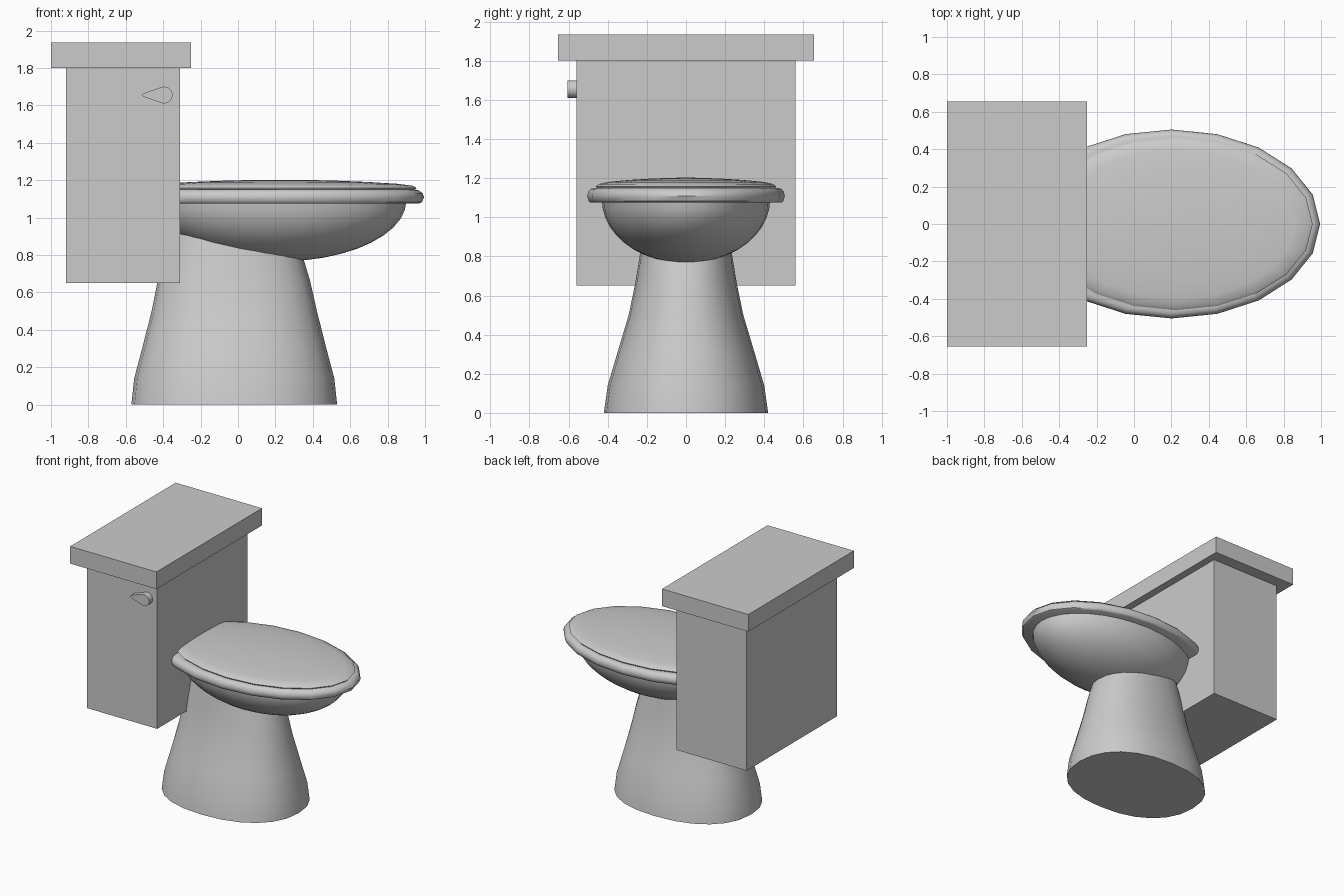
import bpy, bmesh
from math import sin, cos, pi, radians, copysign

if "Cube" in bpy.data.objects:
    bpy.data.objects.remove(bpy.data.objects["Cube"])


def finish(name, bm, smooth=None):
    bmesh.ops.recalc_face_normals(bm, faces=bm.faces)
    mesh = bpy.data.meshes.new(name)
    bm.to_mesh(mesh)
    bm.free()
    ob = bpy.data.objects.new(name, mesh)
    bpy.context.collection.objects.link(ob)
    if smooth:
        bpy.ops.object.select_all(action='DESELECT')
        ob.select_set(True)
        bpy.context.view_layer.objects.active = ob
        bpy.ops.object.shade_smooth_by_angle(angle=radians(smooth))
    return ob


def box(name, lo, hi):
    bm = bmesh.new()
    bmesh.ops.create_cube(bm, size=1)
    for v in bm.verts:
        v.co = [(a + b) / 2 + c * (b - a) for a, b, c in zip(lo, hi, v.co)]
    return finish(name, bm)


def loft(name, rings, sides, power=2.0, smooth=40):
    """Stack of (super)ellipses; each ring is (z, centre x, radius x, radius y)."""
    bm = bmesh.new()
    e = 2 / power
    loops = []
    for z, cx, rx, ry in rings:
        loop = []
        for i in range(sides):
            c, s = cos(2 * pi * i / sides), sin(2 * pi * i / sides)
            loop.append(bm.verts.new((cx + rx * copysign(abs(c) ** e, c),
                                      ry * copysign(abs(s) ** e, s), z)))
        loops.append(loop)
    for a, b in zip(loops, loops[1:]):
        for i in range(sides):
            j = (i + 1) % sides
            bm.faces.new((a[i], a[j], b[j], b[i]))
    bm.faces.new(loops[0][::-1])
    bm.faces.new(loops[-1])
    return finish(name, bm, smooth)


# Tank and its lid
box("tank", (-0.92, -0.56, 0.65), (-0.31, 0.56, 1.80))
box("tank_lid", (-1.0, -0.655, 1.80), (-0.25, 0.655, 1.935))

# Flared pedestal
loft("pedestal", [(0, -0.02, 0.55, 0.42), (0.14, -0.02, 0.535, 0.40),
                  (0.31, -0.02, 0.49, 0.35), (0.50, -0.02, 0.442, 0.293),
                  (0.66, -0.022, 0.408, 0.26), (0.78, -0.025, 0.375, 0.24),
                  (0.98, -0.03, 0.31, 0.21)], 24, power=2.25)

# Bowl: lower half of an ellipsoid
bowl = []
for k in range(11):
    t = pi / 2 * (0.04 + 0.96 * k / 10)
    bowl.append((1.09 - 0.325 * cos(t), 0.22, 0.68 * sin(t), 0.43 * sin(t)))
loft("bowl", bowl, 32)

# Seat ring with rounded rim
seat = [(1.075, 0.965), (1.082, 0.985), (1.108, 1.0), (1.13, 0.99), (1.145, 0.965), (1.15, 0.93)]
loft("seat", [(z, 0.2, 0.795 * f, 0.505 * f) for z, f in seat], 20)

# Slightly domed seat cover
cover = [(1.145, 0.985), (1.158, 1.0), (1.170, 0.97), (1.180, 0.87),
         (1.190, 0.65), (1.198, 0.38), (1.202, 0.1)]
loft("seat_cover", [(z, 0.225, 0.73 * f, 0.46 * f) for z, f in cover], 20)

# Teardrop flush handle
bm = bmesh.new()
outline = [(-0.395 + 0.045 * cos(radians(a)), 1.655 + 0.045 * sin(radians(a)))
           for a in range(-105, 106, 15)]
outline += [(-0.505, 1.664), (-0.514, 1.655), (-0.505, 1.646)]
face = bm.faces.new([bm.verts.new((x, -0.605, z)) for x, z in outline])
ext = bmesh.ops.extrude_face_region(bm, geom=[face], use_keep_orig=True)
for v in ext["geom"]:
    if isinstance(v, bmesh.types.BMVert):
        v.co.y = -0.55
finish("flush_handle", bm, 35)

# Put the base at z = 0 and leave everything centred
bpy.ops.object.select_all(action='DESELECT')
